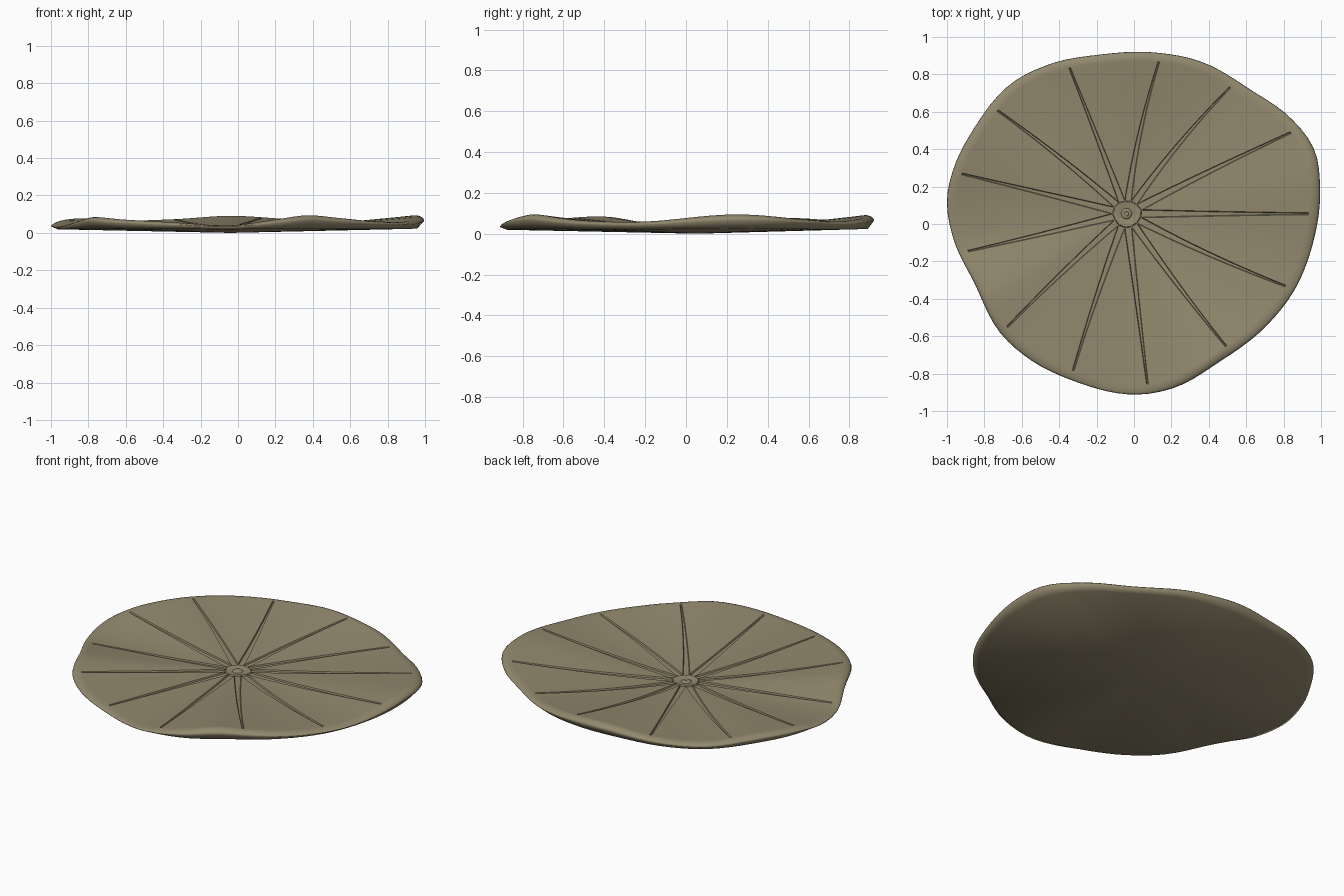
import bpy, bmesh, math
from math import sin, cos, tau, radians

if "Cube" in bpy.data.objects:
    bpy.data.objects.remove(bpy.data.objects["Cube"])

CX, CY = -0.04, 0.055          # hub position
VEINS = 13
HUB_TOP = 0.028

# pad outline as x, y points
OUTLINE = [(.995, .195), (.963, .4), (.834, .57), (.62, .72), (.353, .87), (.112, .917),
           (-.18, .906), (-.45, .855), (-.663, .746), (-.85, .52), (-.957, .318), (-1, .13),
           (-.968, -.072), (-.85, -.323), (-.717, -.58), (-.556, -.725), (-.315, -.842),
           (.005, -.912), (.22, -.874), (.46, -.735), (.70, -.553), (.86, -.35), (.955, -.11)]
# rim height by angle in degrees
RIM = [(10, .095), (30, .074), (50, .06), (70, .075), (90, .092), (110, .074), (130, .066),
       (150, .078), (165, .07), (178, .045), (190, .037), (200, .06), (212, .085), (230, .072),
       (250, .057), (270, .041), (285, .072), (297, .095), (310, .08), (324, .064), (345, .06)]
# angle of each vein at its tip
TIPS = [0, 26.3, 50.7, 78, 111.3, 141.3, 166.4, 193.3, 223.5, 251.2, 277, 306.9, 335.5]


def cyclic(points):
    """Smooth closed interpolation of (angle, value) pairs."""
    pts = sorted((a % tau, v) for a, v in points)
    n = len(pts)

    def at(i):
        return pts[i % n][0] + tau * (i // n), pts[i % n][1]

    def f(a):
        a = (a - pts[0][0]) % tau + pts[0][0]
        i = max(k for k in range(n) if pts[k][0] <= a + 1e-9)
        (x0, y0), (x1, y1), (x2, y2), (x3, y3) = (at(i + k) for k in (-1, 0, 1, 2))
        h = x2 - x1
        t = (a - x1) / h
        m1, m2 = (y2 - y0) / (x2 - x0) * h, (y3 - y1) / (x3 - x1) * h
        return ((2*t**3 - 3*t*t + 1) * y1 + (t**3 - 2*t*t + t) * m1
                + (3*t*t - 2*t**3) * y2 + (t**3 - t*t) * m2)
    return f


radius = cyclic([(math.atan2(y - CY, x - CX), math.hypot(x - CX, y - CY)) for x, y in OUTLINE])
rim_height = cyclic([(radians(a), h) for a, h in RIM])

START, END = 0.075, 0.94


def columns(s):
    """Angles of one ring, each with a groove flag; four columns follow every vein."""
    s_c = max(s, START)
    k = min(1, (s_c - START) / (END - START))
    half = (0.015 * (1 - k) ** 1.3 + 0.0055) / s_c / 0.95
    wall = 0.0035 / s_c / 0.95
    mids = [radians(TIPS[i]) * k + tau * i / VEINS * (1 - k) for i in range(VEINS)]
    mids.append(tau + mids[0])
    out = []
    for a, b in zip(mids, mids[1:]):
        out += [(a - half, 0), (a - half + wall, 1), (a + half - wall, 1), (a + half, 0)]
        lo, hi = a + half, b - half
        out += [(lo + (hi - lo) * j / 8, 0) for j in range(1, 8)]
    return out


def build_pad(mat):
    bm = bmesh.new()
    # upper surface rings, then the rolled rim and the underside edge
    rings = [(s, 0) for s in (.024, .031, .066, START)]
    rings += [(START + .004 + (END - START - .004) * j / 28, 0) for j in range(29)]
    rings += [(.946, 0), (.96, .01), (.975, .06), (.988, .14), (.997, .26), (1, .4), (.965, 1)]
    loops, top = [], set()
    for s, drop in rings:
        loop = []
        for a, groove in columns(s):
            h, r = rim_height(a), radius(a) * s
            if s < .07:
                r = s * .95                       # round hub
            z = HUB_TOP + (h - HUB_TOP) * min(1, s / .96) ** 1.6
            z -= drop * (h - (.019 + .1 * (h - .04)))
            if groove and START < s <= END:
                z -= .008
            if s == .031:
                z -= .006                         # ring channel around the hub button
            v = bm.verts.new((CX + r * cos(a), CY + r * sin(a), z))
            if drop == 0:
                top.add(v)
            loop.append(v)
        loops.append(loop)
    n = len(loops[0])
    for p, q in zip(loops, loops[1:]):
        for i in range(n):
            j = (i + 1) % n
            bm.faces.new((p[i], q[i], q[j], p[j]))
    # hub button and underside cone
    mid = bm.verts.new((CX, CY, HUB_TOP + .004))
    low = bm.verts.new((CX, CY, 0))
    for i in range(n):
        j = (i + 1) % n
        bm.faces.new((mid, loops[0][i], loops[0][j]))
        bm.faces.new((low, loops[-1][j], loops[-1][i]))
    bm.normal_update()
    for f in bm.faces:
        f.smooth = True
    for e in bm.edges:                            # crisp groove edges
        if e.verts[0] in top and e.verts[1] in top and e.calc_face_angle(0) > radians(30):
            e.smooth = False
    me = bpy.data.meshes.new("leaf_pad")
    bm.to_mesh(me)
    bm.free()
    me.materials.append(mat)
    bpy.context.collection.objects.link(bpy.data.objects.new("leaf_pad", me))


olive = bpy.data.materials.new("dull_olive")
olive.diffuse_color = (.29, .25, .155, 1)
olive.use_nodes = True
olive.node_tree.nodes["Principled BSDF"].inputs["Base Color"].default_value = olive.diffuse_color
build_pad(olive)
